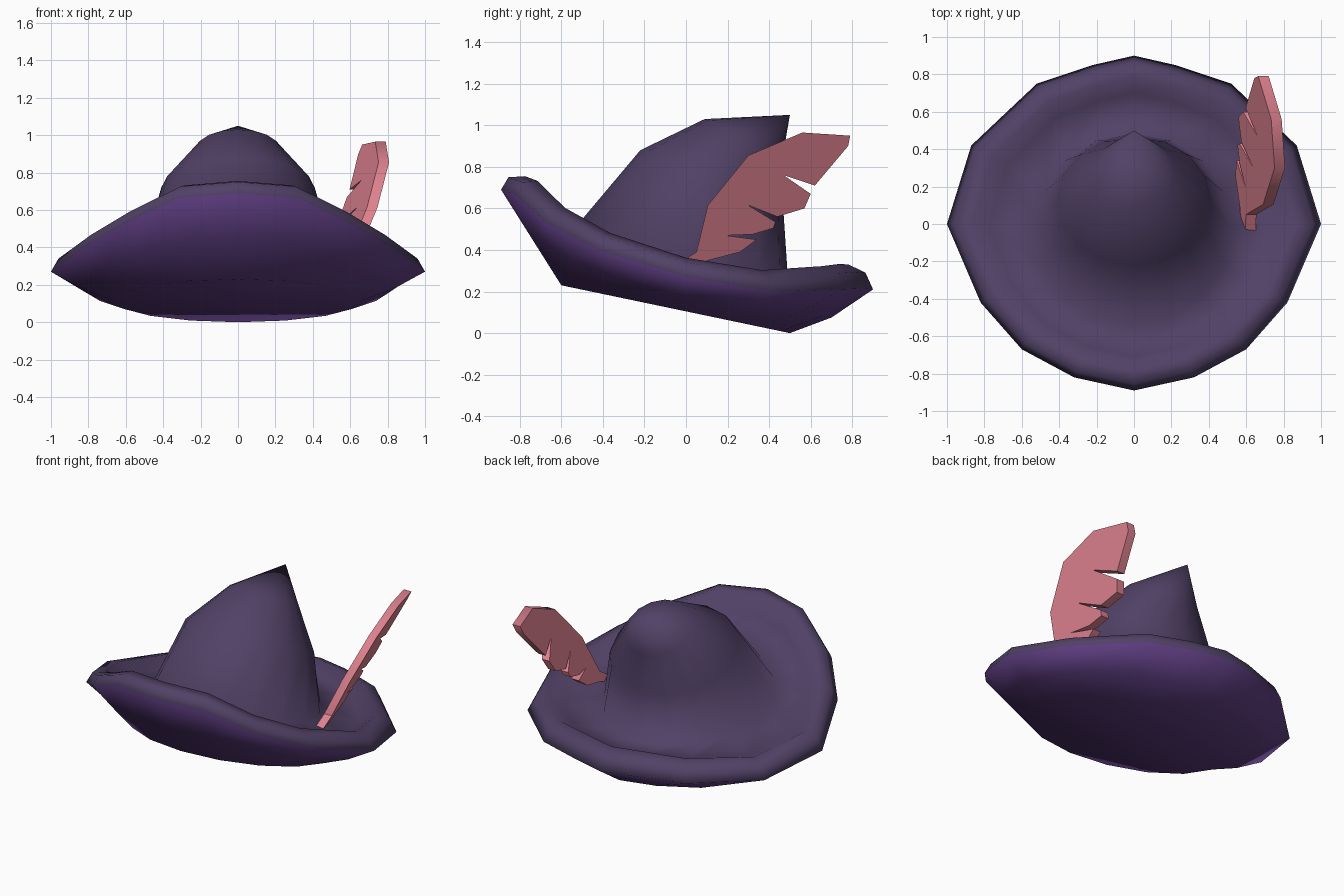
import bpy, bmesh, math
from mathutils import Vector

if "Cube" in bpy.data.objects:
    bpy.data.objects.remove(bpy.data.objects["Cube"])

SIDES = 16


def material(name, rgb):
    m = bpy.data.materials.new(name)
    m.diffuse_color = (*rgb, 1)
    m.use_nodes = True
    m.node_tree.nodes["Principled BSDF"].inputs["Base Color"].default_value = m.diffuse_color
    return m


FELT = material("dusky purple felt", (0.081, 0.053, 0.132))
LINING = material("deep violet underside", (0.114, 0.048, 0.223))
PINK = material("rose feather", (0.73, 0.223, 0.275))


def finish(name, bm, mats, angle):
    bmesh.ops.recalc_face_normals(bm, faces=bm.faces)
    me = bpy.data.meshes.new(name)
    bm.to_mesh(me)
    bm.free()
    for m in mats:
        me.materials.append(m)
    ob = bpy.data.objects.new(name, me)
    bpy.context.collection.objects.link(ob)
    bpy.ops.object.select_all(action='DESELECT')
    ob.select_set(True)
    bpy.context.view_layer.objects.active = ob
    bpy.ops.object.shade_smooth_by_angle(angle=math.radians(angle))
    return ob


def oval(width, front, back, side_z):
    """Tilted ring through front and back (y, z) points, starting at the front."""
    ring = []
    for i in range(SIDES):
        a = 2 * math.pi * i / SIDES
        c, s = math.cos(a), math.sin(a)
        mid = (front[0] + back[0]) / 2
        y = mid + (front[0] - mid) * c
        z = side_z + (front[1] - back[1]) / 2 * c + ((front[1] + back[1]) / 2 - side_z) * c * c
        ring.append(Vector((width * s, y, z)))
    return ring


# Brim edge: half outline from front to back, mirrored to the other side
half = [(0, -.89, .69), (.32, -.82, .665), (.60, -.67, .53), (.82, -.42, .40), (1, 0, .27),
        (.87, .42, .20), (.52, .75, .21), (.22, .85, .215), (0, .90, .21)]
edge = [Vector(p) for p in half]
edge += [Vector((-p.x, p.y, p.z)) for p in edge[-2:0:-1]]
# 0 at the front, 1 at the back
back = [(1 - math.cos(2 * math.pi * i / SIDES)) / 2 for i in range(SIDES)]


def inset(scale, lift_front, lift_back):
    return [Vector((p.x * scale, p.y * scale, p.z + lift_front + (lift_back - lift_front) * t))
            for p, t in zip(edge, back)]


# Rings from the underside, round the rolled lip and up the crown
sole = oval(.66, (-.60, .23), (.50, 0), .115)
flare = [s.lerp(e, .50) - Vector((0, 0, .03 * t)) for s, e, t in zip(sole, edge, back)]
lip_outer = inset(.96, .06, .08)
lip_top = inset(.87, .065, .12)
crown_base = oval(.52, (-.54, .50), (.49, .27), .345)
dip = [a.lerp(b, .28) - Vector((0, 0, .04)) for a, b in zip(lip_top, crown_base)]
crown_mid = oval(.41, (-.22, .88), (.47, .57), .72)
crown_high = oval(.22, (.09, 1.03), (.46, .82), .93)
rings = [sole, flare, edge, lip_outer, lip_top, dip, crown_base, crown_mid, crown_high]

# Hat body: lofted, closed with a flat sole and a pointed tip
bm = bmesh.new()
loops = [[bm.verts.new(p) for p in r] for r in rings]
bm.faces.new(loops[0]).material_index = 1
for k in range(len(loops) - 1):
    for i in range(SIDES):
        j = (i + 1) % SIDES
        f = bm.faces.new((loops[k][i], loops[k][j], loops[k + 1][j], loops[k + 1][i]))
        f.material_index = 1 if k < 2 else 0
tip = bm.verts.new((0, .50, 1.05))
for i in range(SIDES):
    bm.faces.new((loops[-1][i], loops[-1][(i + 1) % SIDES], tip))
finish("hat_body", bm, [FELT, LINING], 105)

# Feather: notched side outline (y, z) on a leaning plane, given thickness
outline = [(-.06, .32), (.05, .39), (.105, .615), (.30, .855), (.56, .965), (.79, .95), (.78, .90),
           (.62, .71), (.47, .76), (.60, .67), (.57, .60), (.44, .56), (.30, .615),
           (.43, .535), (.42, .505), (.32, .475), (.19, .47), (.34, .45), (.26, .39), (.09, .345),
           (-.04, .29)]
bm = bmesh.new()
verts = [bm.verts.new((.605 - .27 * (y + .03) + .475 * (z - .30) - .028, y, z)) for y, z in outline]
blade = bm.faces.new(verts)
ext = bmesh.ops.extrude_face_region(bm, geom=[blade], use_keep_orig=True)
bmesh.ops.translate(bm, vec=(.056, 0, 0),
                    verts=[g for g in ext["geom"] if isinstance(g, bmesh.types.BMVert)])
bmesh.ops.triangulate(bm, faces=[f for f in bm.faces if len(f.verts) > 4])
finish("feather", bm, [PINK], 30)
